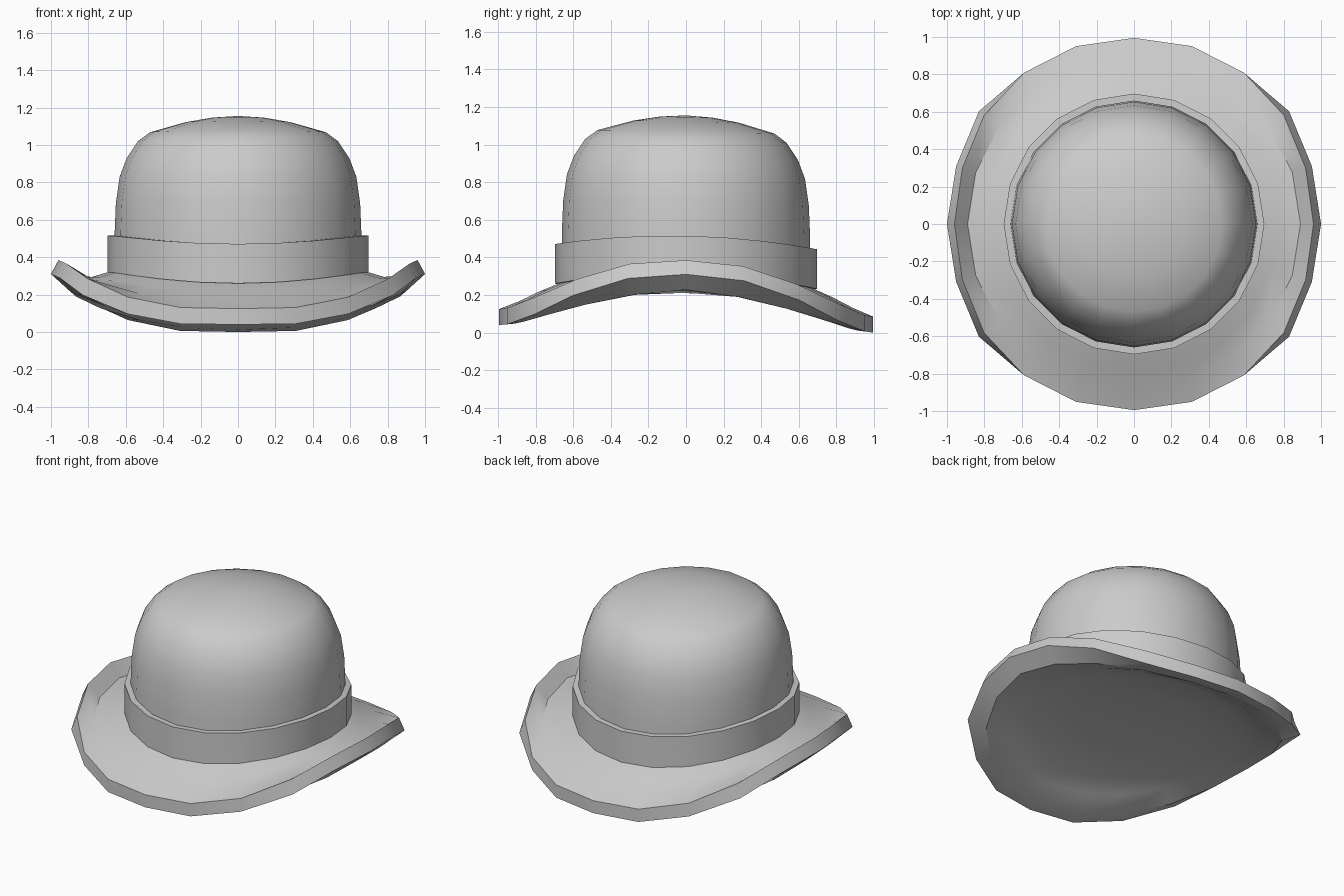
import bpy, bmesh, math

if "Cube" in bpy.data.objects:
    bpy.data.objects.remove(bpy.data.objects["Cube"])

SIDES = 20
TILT = -0.02

felt = bpy.data.materials.new("grey_felt")
felt.use_nodes = True
GREY = (0.6, 0.6, 0.6, 1)
felt.diffuse_color = GREY
felt.node_tree.nodes["Principled BSDF"].inputs["Base Color"].default_value = GREY


def quarter(values):
    """Height or radius by quarter-turn step, mirrored all round."""
    def at(i):
        k = i % 10
        return values[min(k, 10 - k)]
    return at


def curve(side, front):
    """Blend from the value at the sides to the value at front and back."""
    def at(i):
        return side + (front - side) * math.sin(2 * math.pi * i / SIDES) ** 2
    return at


def flat(value):
    return lambda i: value


def loft(name, rings, start=None, end=None, closed=False, angle=30):
    """Skin rings of (radius, height) functions; optional centre points close the ends."""
    bm = bmesh.new()
    loops = []
    for radius, height in rings:
        loop = []
        for i in range(SIDES):
            a = 2 * math.pi * i / SIDES
            r = radius(i)
            y = r * math.sin(a)
            loop.append(bm.verts.new((r * math.cos(a), y, height(i) + TILT * y)))
        loops.append(loop)
    pairs = list(zip(loops, loops[1:]))
    if closed:
        pairs.append((loops[-1], loops[0]))
    for low, high in pairs:
        for i in range(SIDES):
            j = (i + 1) % SIDES
            bm.faces.new((low[i], low[j], high[j], high[i]))
    for z, loop in ((start, loops[0]), (end, loops[-1])):
        if z is not None:
            tip = bm.verts.new((0, 0, z))
            for i in range(SIDES):
                bm.faces.new((loop[i], loop[(i + 1) % SIDES], tip))
    bmesh.ops.recalc_face_normals(bm, faces=bm.faces)
    mesh = bpy.data.meshes.new(name)
    bm.to_mesh(mesh)
    bm.free()
    mesh.materials.append(felt)
    obj = bpy.data.objects.new(name, mesh)
    bpy.context.collection.objects.link(obj)
    bpy.ops.object.select_all(action="DESELECT")
    obj.select_set(True)
    bpy.context.view_layer.objects.active = obj
    bpy.ops.object.shade_smooth_by_angle(angle=math.radians(angle))
    return obj


# Brim: closed underside, thick rim rolled up at the sides, sloping top
loft("brim", [
    (flat(0.35), curve(0.21, 0.2)),
    (flat(0.65), curve(0.225, 0.172)),
    (flat(0.78), curve(0.212, 0.11)),
    (flat(0.91), quarter([0.228, 0.195, 0.138, 0.08, 0.04, 0.03])),
    (quarter([1, 1, 1.025, 1, 1, 0.995]), quarter([0.31, 0.282, 0.185, 0.08, 0.025, 0.02])),
    (quarter([0.96, 0.965, 0.99, 1, 1, 0.995]), quarter([0.385, 0.36, 0.272, 0.17, 0.112, 0.105])),
    (flat(0.89), quarter([0.3, 0.275, 0.236, 0.19, 0.157, 0.148])),
    (flat(0.78), curve(0.295, 0.203)),
    (flat(0.66), curve(0.33, 0.255)),
    (flat(0.6), curve(0.34, 0.28)),
], start=0.21, end=0.33)

# Band: raised ribbon ring around the crown
top, bottom = curve(0.515, 0.457), curve(0.32, 0.246)
loft("hat_band", [
    (flat(0.64), bottom), (flat(0.697), bottom),
    (flat(0.697), top), (flat(0.64), top),
], closed=True)

# Crown: rounded dome
crown = [(0.66, 0.32), (0.66, 0.52), (0.653, 0.69), (0.633, 0.83), (0.595, 0.93),
         (0.535, 1.02), (0.47, 1.068), (0.28, 1.122), (0.14, 1.146)]
loft("crown", [(flat(r), flat(z)) for r, z in crown], end=1.155, angle=60)
